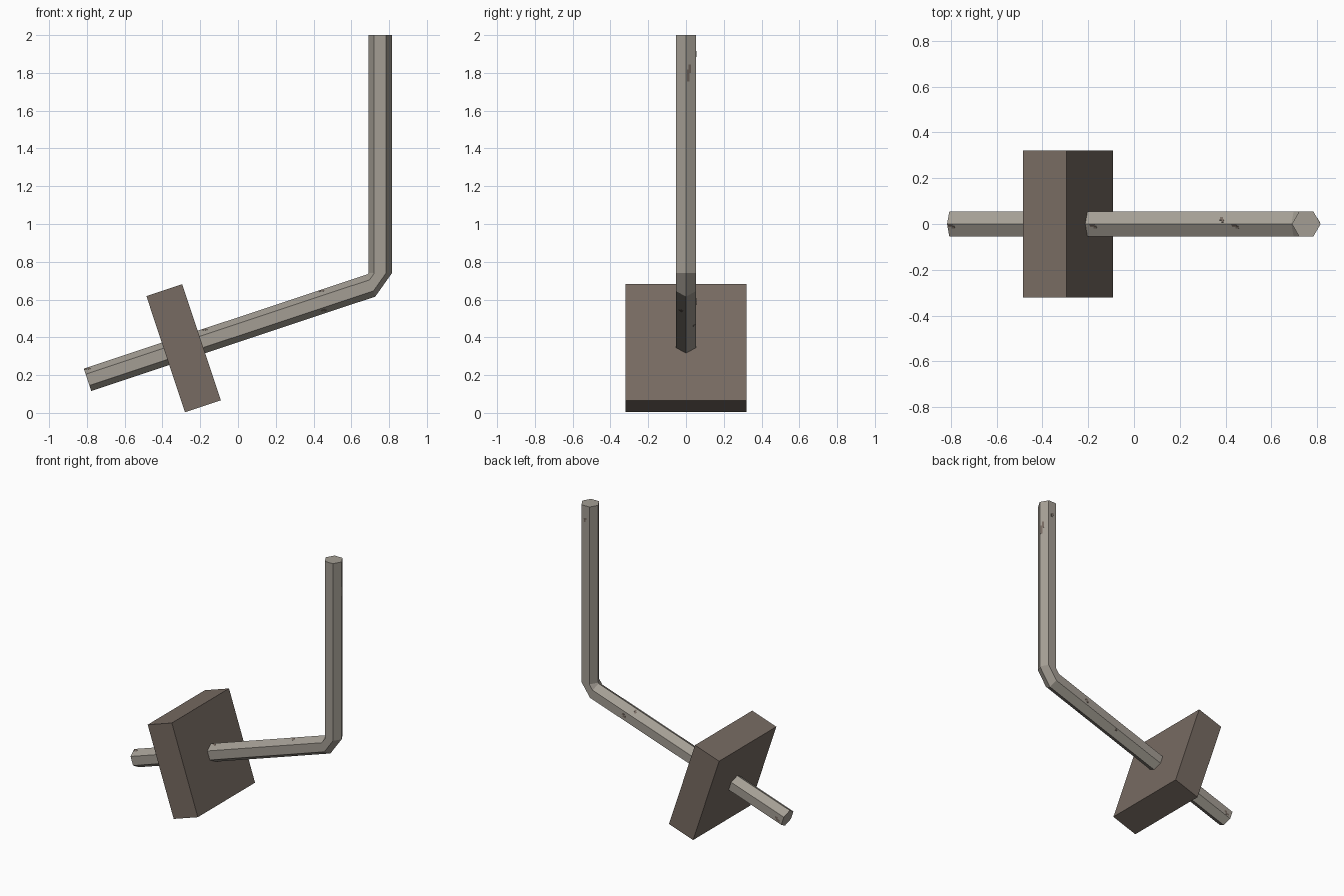
import bpy, bmesh, math
from mathutils import Vector, Matrix

if "Cube" in bpy.data.objects:
    bpy.data.objects.remove(bpy.data.objects["Cube"])

R = 0.0625                                   # hexagon corner radius
TILT = math.atan2(0.500, 1.504)              # slope of the long arm
Y = Vector((0, 1, 0))
DIR = Vector((math.cos(TILT), 0, math.sin(TILT)))
NRM = Vector((-math.sin(TILT), 0, math.cos(TILT)))
UP, INNER = Vector((0, 0, 1)), Vector((-1, 0, 0))
FOOT, ELBOW_A = Vector((-0.797, 0, 0.175)), Vector((0.707, 0, 0.675))
ELBOW_B, TIP = Vector((0.7525, 0, 0.74)), Vector((0.7525, 0, 2.0))


def material(name, srgb):
    m = bpy.data.materials.new(name)
    m.diffuse_color = [(c / 255 / 12.92 if c < 11 else ((c / 255 + 0.055) / 1.055) ** 2.4)
                       for c in srgb] + [1]
    m.use_nodes = True
    m.node_tree.nodes["Principled BSDF"].inputs["Base Color"].default_value = m.diffuse_color
    return m


steel = material("worn steel", (164, 158, 148))
brown = material("brown block", (119, 107, 98))


def add_object(name, bm, mat):
    bmesh.ops.recalc_face_normals(bm, faces=bm.faces)
    me = bpy.data.meshes.new(name)
    bm.to_mesh(me)
    bm.free()
    me.materials.append(mat)
    ob = bpy.data.objects.new(name, me)
    bpy.context.collection.objects.link(ob)
    return ob


# bent hexagonal bar, swept through four stations
bm = bmesh.new()
rings = []
for centre, n in ((FOOT, NRM), (ELBOW_A, NRM), (ELBOW_B, INNER), (TIP, INNER)):
    rings.append([bm.verts.new(centre + R * (math.cos(a) * n + math.sin(a) * Y))
                  for a in (math.radians(60 * i) for i in range(6))])
for r0, r1 in zip(rings, rings[1:]):
    for i in range(6):
        j = (i + 1) % 6
        bm.faces.new((r0[i], r0[j], r1[j], r1[i]))
bm.faces.new(rings[0])
bm.faces.new(rings[-1])
add_object("bent_hex_bar", bm, steel)

# square block threaded on the long arm
bm = bmesh.new()
bmesh.ops.create_cube(bm, size=1, matrix=Matrix.Translation((-0.288, 0, 0.3425))
                      @ Matrix.Rotation(-TILT, 4, 'Y') @ Matrix.Diagonal((0.2, 0.642, 0.648, 1)))
add_object("square_block", bm, brown)


# small rust chips: thin ragged plates lying on the bar faces
def chip(name, centre, d, n, angle, side, length, width):
    a = math.radians(angle)
    out = math.cos(a) * n + math.sin(a) * Y
    across = -math.sin(a) * n + math.cos(a) * Y
    base = centre + out * R * math.cos(math.pi / 6) + across * side
    bm = bmesh.new()
    for du, dv, su, sv in ((-0.15, 0.2, 0.7, 0.6), (0.25, -0.2, 0.5, 0.6)):
        pos = base + d * du * length + across * dv * width
        m = Matrix((d * length * su, across * width * sv, out * 0.002)).transposed().to_4x4()
        bmesh.ops.create_cube(bm, size=1, matrix=Matrix.Translation(pos) @ m)
    add_object(name, bm, brown)


arm_chips = [(-0.78, 330, 0.018, 0.03, 0.02), (-0.16, 330, 0.018, 0.03, 0.02),
             (0.46, 330, 0.018, 0.03, 0.02), (0.40, 30, -0.01, 0.02, 0.025),
             (0.45, 90, 0.0, 0.035, 0.025), (0.18, 150, -0.02, 0.02, 0.015),
             (0.44, 210, 0.0, 0.03, 0.025), (-0.76, 90, 0.01, 0.04, 0.025)]
for i, (x, ang, side, ln, w) in enumerate(arm_chips):
    chip(f"arm_rust_chip_{i}", FOOT + DIR * ((x - FOOT.x) / DIR.x), DIR, NRM, ang, side, ln, w)

for i, (z, ang, side, ln, w) in enumerate([(1.80, 150, 0.014, 0.09, 0.024),
                                           (1.90, 90, 0.0, 0.03, 0.02)]):
    chip(f"post_rust_chip_{i}", Vector((TIP.x, 0, z)), UP, INNER, ang, side, ln, w)
